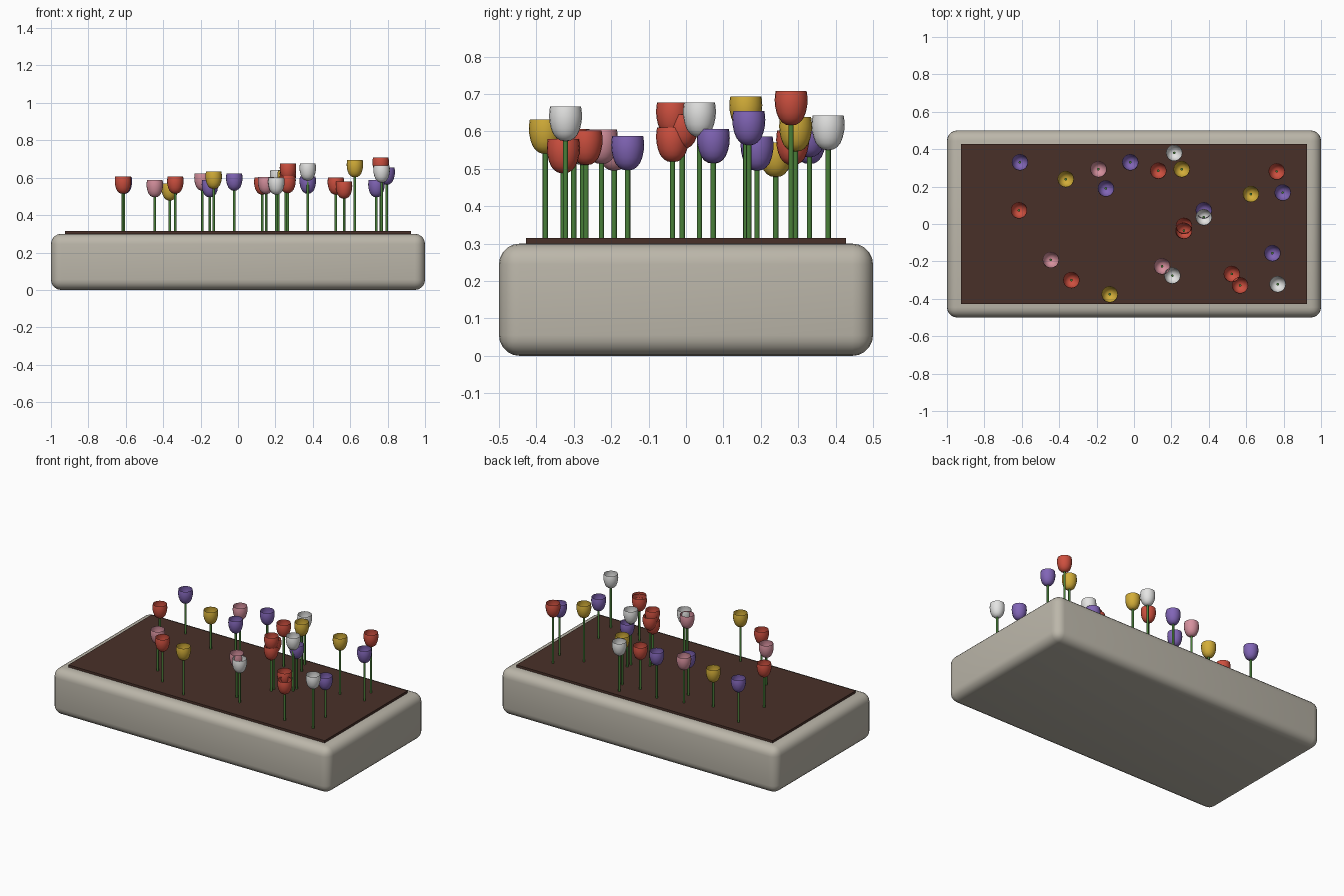
import bpy, bmesh, math

if "Cube" in bpy.data.objects:
    bpy.data.objects.remove(bpy.data.objects["Cube"])

def mat(name, r, g, b):
    m = bpy.data.materials.new(name)
    m.diffuse_color = (r, g, b, 1)
    m.use_nodes = True
    m.node_tree.nodes["Principled BSDF"].inputs["Base Color"].default_value = m.diffuse_color
    return m

stone = mat("stone", .50, .47, .40)
soil_m = mat("soil", .066, .030, .022)
green = mat("stem_green", .065, .21, .04)
petal = {"red": mat("red", .62, .08, .05), "yellow": mat("yellow", .65, .42, .04),
         "purple": mat("purple", .22, .13, .47), "pink": mat("pink", .67, .28, .34),
         "white": mat("white", .78, .78, .77)}

def box(name, size, z, material, bevel=0):
    bpy.ops.mesh.primitive_cube_add(size=1, location=(0, 0, z))
    o = bpy.context.object
    o.name = name
    o.scale = size
    bpy.ops.object.transform_apply(location=False, rotation=False, scale=True)
    o.data.materials.append(material)
    if bevel:
        b = o.modifiers.new("rounded", 'BEVEL')
        b.width, b.segments = bevel, 5
        bpy.ops.object.modifier_apply(modifier="rounded")
        bpy.ops.object.shade_smooth_by_angle(angle=math.radians(35))
    return o

# Stone planter and the raised soil slab
box("planter", (2, 1, .3), .15, stone, .055)
box("soil", (1.85, .855, .035), .2975, soil_m)

# Open tulip cup: lathed (radius, height below rim) profile
PROFILE = [(.003, -.092), (.014, -.090), (.024, -.084), (.033, -.073),
           (.039, -.058), (.043, -.040), (.044, -.024), (.043, -.010), (.0415, 0)]

def cup_mesh(key):
    bm = bmesh.new()
    n = 20
    rings = [[bm.verts.new((r * math.cos(2 * math.pi * i / n),
                            r * math.sin(2 * math.pi * i / n), z))
              for i in range(n)] for r, z in PROFILE]
    for a, b in zip(rings, rings[1:]):
        for i in range(n):
            j = (i + 1) % n
            bm.faces.new((a[i], a[j], b[j], b[i])).smooth = True
    me = bpy.data.meshes.new("cup_" + key)
    bm.to_mesh(me)
    bm.free()
    me.materials.append(petal[key])
    return me

cups = {k: cup_mesh(k) for k in petal}

def flower(name, key, x, y, top):
    # thin stem reaching just inside the cup
    z0, z1 = .30, top - .082
    bpy.ops.mesh.primitive_cylinder_add(vertices=10, radius=.007, depth=z1 - z0,
                                        location=(x, y, (z0 + z1) / 2))
    s = bpy.context.object
    s.name = f"stem_{name}"
    s.data.materials.append(green)
    bpy.ops.object.shade_smooth_by_angle(angle=math.radians(40))
    c = bpy.data.objects.new(f"bloom_{name}", cups[key])
    c.location = (x, y, top)
    bpy.context.collection.objects.link(c)

# Scattered flowers by colour: x, y, rim height
FLOWERS = {
    "red": [(.13, .285, .602), (.763, .281, .708), (-.615, .073, .606),
            (.267, -.036, .677), (.265, -.036, .61), (.267, -.01, .645),
            (-.335, -.30, .606), (.523, -.267, .602), (.567, -.328, .58)],
    "yellow": [(-.365, .24, .57), (.255, .293, .638), (.625, .16, .694),
               (-.13, -.376, .632)],
    "purple": [(-.61, .33, .605), (-.02, .33, .623), (-.15, .19, .587),
               (.795, .168, .655), (.373, .073, .607), (.74, -.156, .588)],
    "pink": [(-.19, .293, .623), (-.445, -.192, .587), (.15, -.226, .605)],
    "white": [(.215, .38, .642), (.373, .036, .677), (.205, -.276, .602),
              (.768, -.322, .666)],
}
for key, spots in FLOWERS.items():
    for i, (x, y, top) in enumerate(spots):
        flower(f"{key}_{i}", key, x, y, top)
